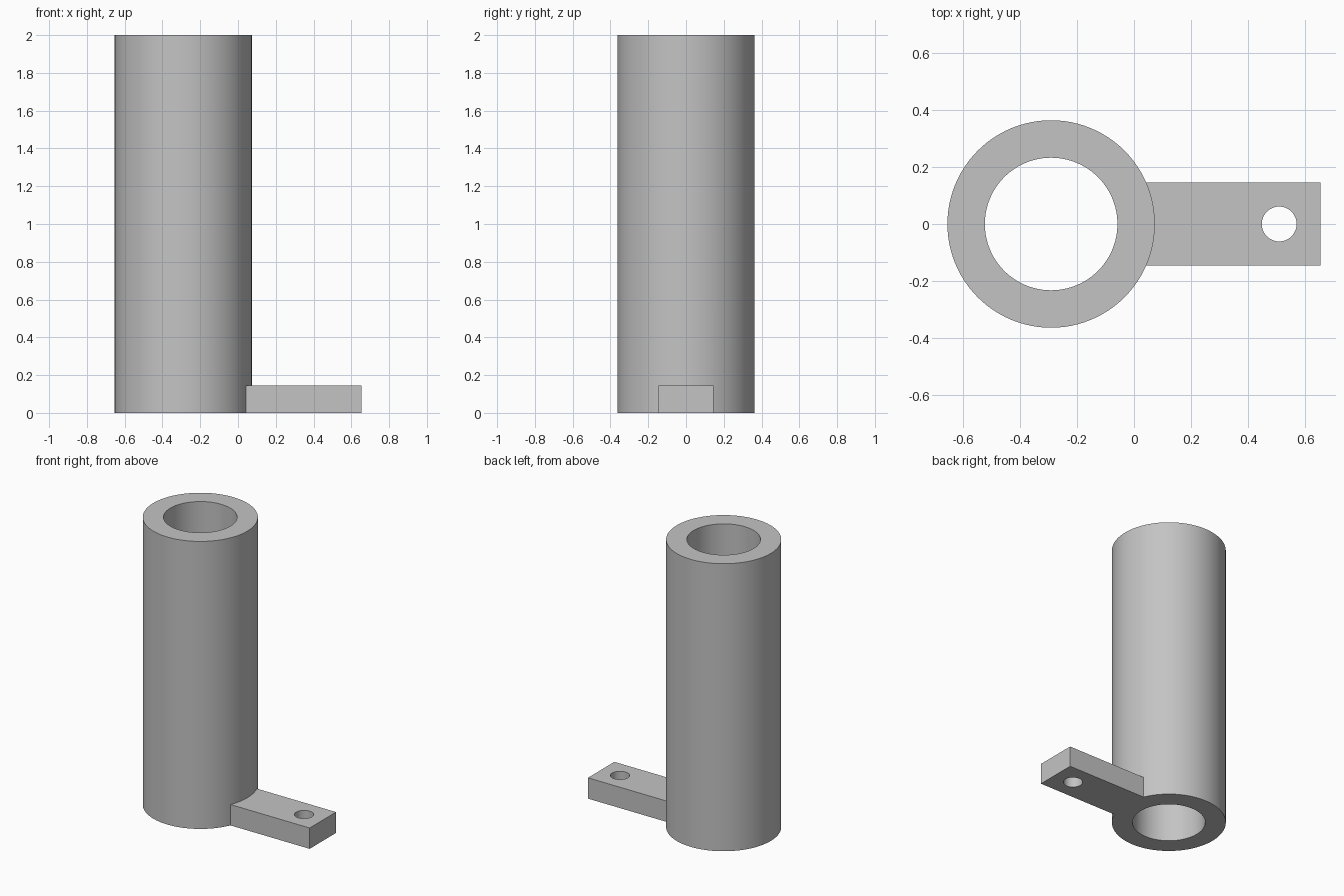
import bpy
import math

if "Cube" in bpy.data.objects:
    bpy.data.objects.remove(bpy.data.objects["Cube"], do_unlink=True)

# Main dimensions
TUBE_X, OUTER_R, BORE_R, HEIGHT = -0.29, 0.363, 0.232, 2.0
TAB_END, TAB_WIDTH, TAB_THICK = 0.653, 0.29, 0.145
HOLE_X, HOLE_R = 0.508, 0.061

grey = bpy.data.materials.new("plain grey")
grey.use_nodes = True
colour = (0.55, 0.55, 0.55, 1)
grey.diffuse_color = colour
grey.node_tree.nodes["Principled BSDF"].inputs["Base Color"].default_value = colour


def cylinder(name, x, radius, low, high, sides):
    bpy.ops.mesh.primitive_cylinder_add(
        vertices=sides, radius=radius, depth=high - low,
        location=(x, 0, (low + high) / 2))
    obj = bpy.context.object
    obj.name = name
    obj.data.materials.append(grey)
    return obj


def box(name, x0, x1, width, height):
    bpy.ops.mesh.primitive_cube_add(size=1, location=((x0 + x1) / 2, 0, height / 2))
    obj = bpy.context.object
    obj.name = name
    obj.scale = (x1 - x0, width, height)
    bpy.ops.object.transform_apply(location=False, rotation=False, scale=True)
    obj.data.materials.append(grey)
    return obj


def combine(target, other, operation):
    mod = target.modifiers.new(operation.lower(), 'BOOLEAN')
    mod.operation = operation
    mod.solver = 'EXACT'
    mod.object = other
    bpy.context.view_layer.objects.active = target
    bpy.ops.object.modifier_apply(modifier=mod.name)
    bpy.data.objects.remove(other, do_unlink=True)


# Upright tube with the flat tab joined at its foot
body = cylinder("tube_with_mounting_tab", TUBE_X, OUTER_R, 0, HEIGHT, 96)
combine(body, box("mounting_tab", 0, TAB_END, TAB_WIDTH, TAB_THICK), 'UNION')

# Bore through the tube and bolt hole through the tab
combine(body, cylinder("bore", TUBE_X, BORE_R, -0.1, HEIGHT + 0.1, 96), 'DIFFERENCE')
combine(body, cylinder("bolt_hole", HOLE_X, HOLE_R, -0.1, TAB_THICK + 0.1, 48), 'DIFFERENCE')

# Smooth round walls with crisp rims
bpy.ops.object.select_all(action='DESELECT')
body.select_set(True)
bpy.context.view_layer.objects.active = body
bpy.ops.object.shade_smooth_by_angle(angle=math.radians(30))
